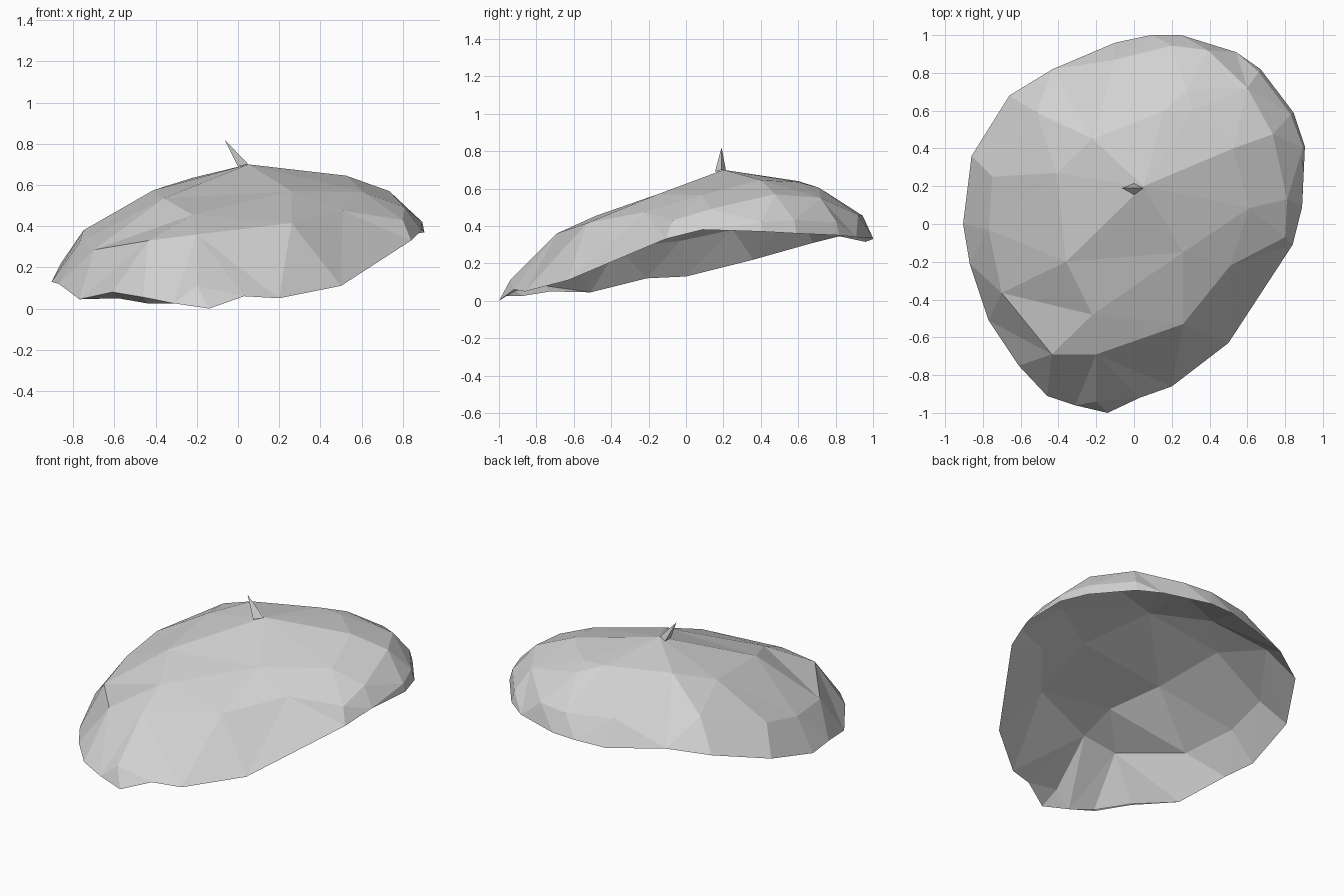
import bpy
from mathutils import Vector
from mathutils.geometry import delaunay_2d_cdt

grey = bpy.data.materials.new("light grey")
grey.diffuse_color = (0.64, 0.64, 0.64, 1)


def make_object(name, verts, faces):
    mesh = bpy.data.meshes.new(name)
    mesh.from_pydata([tuple(v) for v in verts], [], faces)
    mesh.materials.append(grey)
    mesh.update()
    obj = bpy.data.objects.new(name, mesh)
    bpy.context.collection.objects.link(obj)
    return obj


# Outline of the cap, counter-clockwise from the front tip
outline = [
    (-.14, -1, 0), (.03, -.92, .06), (.20, -.86, .05), (.50, -.63, .11),
    (.84, -.11, .33), (.89, .09, .38), (.905, .41, .37), (.845, .59, .36),
    (.67, .82, .35), (.54, .91, .34), (.25, 1, .335), (.09, 1, .33),
    (-.10, .96, .315), (-.43, .82, .345), (-.66, .68, .31), (-.86, .36, .22),
    (-.905, 0, .13), (-.87, -.21, .12), (-.77, -.51, .045),
    (-.61, -.75, .08), (-.46, -.91, .055), (-.31, -.96, .025),
]

# Facet corners over the domed top
dome = [
    (.05, .20, .70), (-.22, .45, .635), (.16, .60, .64), (.31, .60, .635),
    (.28, .71, .605), (.525, .40, .645), (.735, .475, .57), (.60, .72, .55),
    (.39, .92, .46), (.20, .945, .455), (-.10, .87, .47), (-.515, .59, .49),
    (-.41, .27, .575), (-.75, .25, .38), (-.77, -.03, .32),
    (-.70, -.365, .285), (-.36, -.20, .535), (-.22, -.48, .455),
    (-.435, -.69, .33), (-.20, -.69, .36), (-.20, -.94, .11),
    (.26, -.53, .415), (.26, -.15, .57), (.51, -.22, .475),
    (.61, .085, .565), (.81, .13, .49), (.80, -.07, .43),
    # steep shoulder at the back right
    (.895, .405, .42), (.83, .58, .43), (.66, .805, .42),
]

# Faceted shell, open underneath
verts = [Vector(p) for p in outline + dome]
n = len(outline)
result = delaunay_2d_cdt([v.xy for v in verts], [], [list(range(n))], 1, 1e-5)
faces = [[result[3][i][0] for i in f] for f in result[2]]

# Lip turned under the edge at the front left
previous = 18
for i in range(19, 22):
    current = i
    if i < 21:
        p = verts[i]
        current = len(verts)
        verts.append(Vector((p.x * .955, p.y * .965, max(.025, p.z - .03))))
    faces.append(list(dict.fromkeys([previous, current, i, i - 1])))
    previous = current
make_object("cap_shell", verts, faces)

# Pointed stem on the crown
stem = [(-.065, .19, .82), (0, .215, .69), (.05, .19, .70), (0, .155, .69)]
make_object("stem", stem, [(0, 2, 1), (0, 3, 2), (0, 1, 3)])
